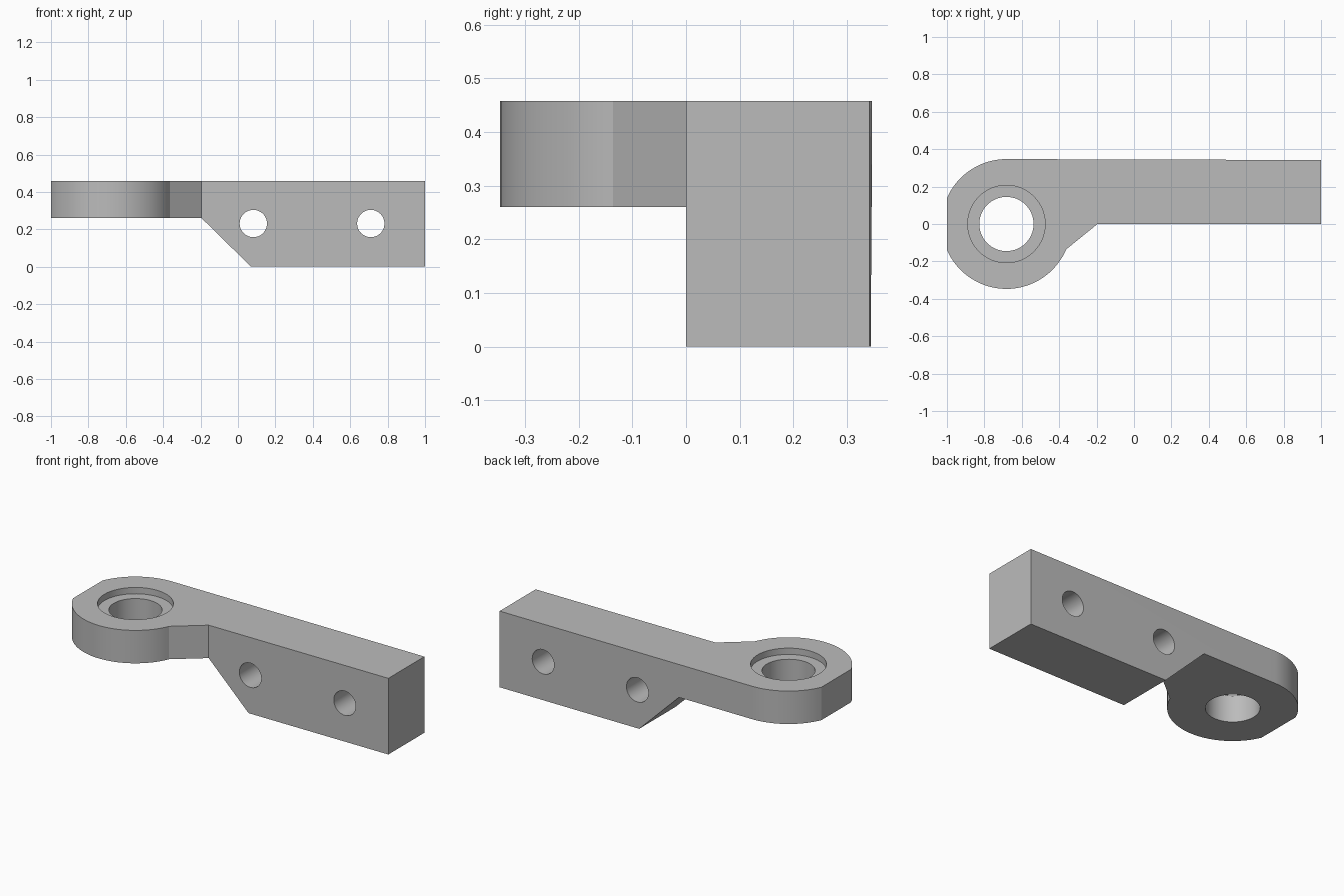
import bpy
import bmesh
from math import cos, sin, radians, pi
from mathutils import Vector

default = bpy.data.objects.get("Cube")
if default:
    bpy.data.objects.remove(default, do_unlink=True)

HEIGHT, LUG_BOTTOM = 0.458, 0.26
LUG_X, LUG_R = -0.682, 0.347

grey = bpy.data.materials.new("plain grey")
grey.use_nodes = True
colour = (0.5, 0.5, 0.5, 1)
grey.diffuse_color = colour
grey.node_tree.nodes["Principled BSDF"].inputs["Base Color"].default_value = colour


def prism(name, outline, direction):
    """Extrude a closed outline of 3D points along a direction."""
    bm = bmesh.new()
    face = bm.faces.new([bm.verts.new(p) for p in outline])
    new = bmesh.ops.extrude_face_region(bm, geom=[face])["geom"]
    verts = [g for g in new if isinstance(g, bmesh.types.BMVert)]
    bmesh.ops.translate(bm, verts=verts, vec=Vector(direction))
    bmesh.ops.recalc_face_normals(bm, faces=bm.faces)
    mesh = bpy.data.meshes.new(name)
    bm.to_mesh(mesh)
    bm.free()
    mesh.materials.append(grey)
    obj = bpy.data.objects.new(name, mesh)
    bpy.context.collection.objects.link(obj)
    return obj


def circle(radius, place, steps=64):
    return [place(radius * cos(2 * pi * i / steps), radius * sin(2 * pi * i / steps))
            for i in range(steps)]


def arc(start, end, steps):
    angles = [radians(start + (end - start) * i / steps) for i in range(steps + 1)]
    return [(LUG_X + LUG_R * cos(a), LUG_R * sin(a), 0) for a in angles]


# Bracket body: rounded lug with a flat end, running into a straight arm
outline = [(-0.195, 0, 0), (1, 0, 0), (1, 0.342, 0)]
outline += arc(89.8, 156, 20) + arc(204, 337, 40)
bracket = prism("bracket", outline, (0, 0, HEIGHT))

# Sloped clearance under the lug
slope = [(-1.2, LUG_BOTTOM), (-0.195, LUG_BOTTOM), (0.07, 0), (0.172, -0.1), (-1.2, -0.1)]
cutters = [prism("underside_cutter", [(x, -0.5, z) for x, z in slope], (0, 1, 0))]

# Stepped pivot hole through the lug
for name, radius, bottom in (("pivot_cutter", 0.145, 0.1),
                             ("counterbore_cutter", 0.207, HEIGHT - 0.038)):
    ring = circle(radius, lambda u, v: (LUG_X + u, v, bottom))
    cutters.append(prism(name, ring, (0, 0, 0.5)))

# Two mounting holes through the arm
for i, x in enumerate((0.082, 0.71)):
    ring = circle(0.073, lambda u, v: (x + u, -0.2, 0.231 + v), 48)
    cutters.append(prism(f"mounting_hole_cutter_{i + 1}", ring, (0, 0.8, 0)))

for cutter in cutters:
    cutter.hide_render = True
    cutter.hide_set(True)
    cut = bracket.modifiers.new(cutter.name, "BOOLEAN")
    cut.operation = "DIFFERENCE"
    cut.solver = "EXACT"
    cut.object = cutter

# Apply the cuts and keep the crisp edges
bpy.context.view_layer.objects.active = bracket
bracket.select_set(True)
for modifier in list(bracket.modifiers):
    bpy.ops.object.modifier_apply(modifier=modifier.name)
for cutter in cutters:
    bpy.data.objects.remove(cutter, do_unlink=True)
bpy.ops.object.shade_smooth_by_angle(angle=radians(20))
